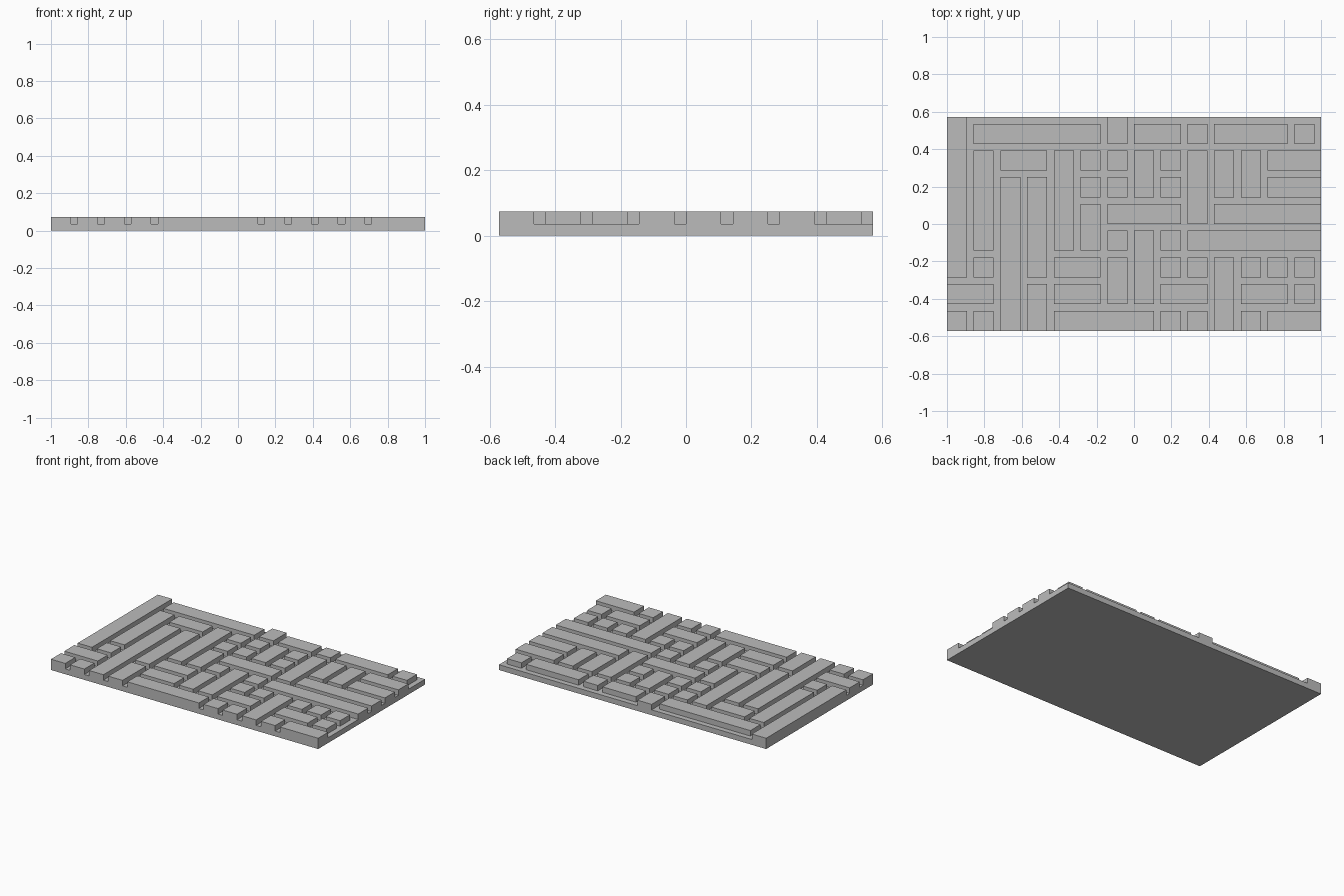
import bpy, bmesh

if "Cube" in bpy.data.objects:
    bpy.data.objects.remove(bpy.data.objects["Cube"])

# Block layout, back row first: o starts a block, t starts one that reaches
# the back rim, r starts one that reaches the right-hand rim,
# > joins the cell before it, ^ joins the cell behind it.
LAYOUT = [
    "to>>>>to>oo>>o",
    "^oo>oooooooor>",
    "^^oo^oo^o^^^r>",
    "^^^^^oo>>^r>>>",
    "^^^^^^ooor>>>>",
    "^o^^o>o^oooooo",
    "o>^oo>^^o>^o>o",
    "oo^^o>>>oo^or>",
]
ROWS, COLS = len(LAYOUT), len(LAYOUT[0])
PITCH = 2 / COLS
GROOVE = PITCH / 4
HALF_X, HALF_Y = 1, ROWS * PITCH / 2
FLOOR, TOP = 0.036, 0.073

grey = bpy.data.materials.new("plain_grey")
grey.use_nodes = True
colour = (0.5, 0.5, 0.5, 1)
grey.diffuse_color = colour
grey.node_tree.nodes["Principled BSDF"].inputs["Base Color"].default_value = colour


def add_box(bm, x0, x1, y0, y1, z0, z1, open_bottom=False):
    verts = bmesh.ops.create_cube(bm, size=1)["verts"]
    for v in verts:
        v.co.x = x1 if v.co.x > 0 else x0
        v.co.y = y1 if v.co.y > 0 else y0
        v.co.z = z1 if v.co.z > 0 else z0
    if open_bottom:
        bm.normal_update()
        faces = {f for v in verts for f in v.link_faces}
        bottom = [f for f in faces if f.normal.z < -0.5]
        bmesh.ops.delete(bm, geom=bottom, context="FACES_ONLY")


def finish(bm, name):
    mesh = bpy.data.meshes.new(name)
    bm.to_mesh(mesh)
    bm.free()
    mesh.materials.append(grey)
    obj = bpy.data.objects.new(name, mesh)
    bpy.context.collection.objects.link(obj)


# Base plate, whose top is the groove floor
bm = bmesh.new()
add_box(bm, -HALF_X, HALF_X, -HALF_Y, HALF_Y, 0, FLOOR)
finish(bm, "base_plate")

# Raised blocks separated by grooves
bm = bmesh.new()
for r, row in enumerate(LAYOUT):
    for c, kind in enumerate(row):
        if kind in ">^":
            continue
        wide = deep = 1
        while c + wide < COLS and row[c + wide] == ">":
            wide += 1
        while r + deep < ROWS and LAYOUT[r + deep][c] == "^":
            deep += 1
        x0 = -HALF_X + c * PITCH
        x1 = x0 + wide * PITCH - (0 if kind == "r" else GROOVE)
        y1 = HALF_Y - r * PITCH
        y0 = y1 - deep * PITCH
        y1 -= 0 if kind == "t" else GROOVE
        add_box(bm, x0, x1, y0, y1, FLOOR, TOP, open_bottom=True)
finish(bm, "raised_blocks")
